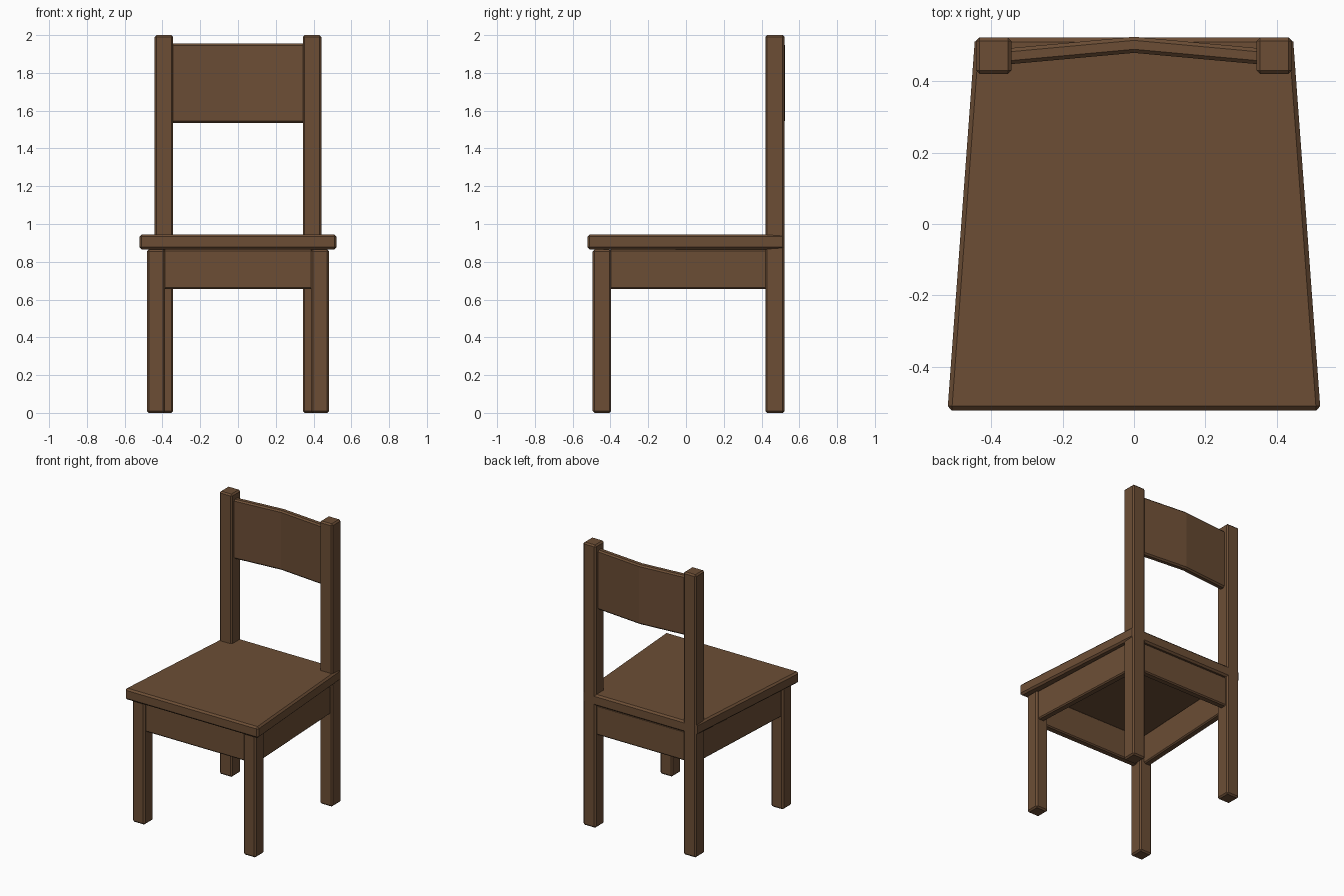
import bpy
import bmesh

if "Cube" in bpy.data.objects:
    bpy.data.objects.remove(bpy.data.objects["Cube"])

wood = bpy.data.materials.new("brown_wood")
wood.diffuse_color = (0.15, 0.076, 0.036, 1)
wood.use_nodes = True
wood.node_tree.nodes["Principled BSDF"].inputs["Base Color"].default_value = wood.diffuse_color


def prism(name, outline, z0, z1, bevel=0.01, mirror=False):
    """Extrude an xy outline from z0 to z1, with chamfered edges."""
    bm = bmesh.new()
    face = bm.faces.new([bm.verts.new((x, y, z0)) for x, y in outline])
    ext = bmesh.ops.extrude_face_region(bm, geom=[face], use_keep_orig=True)
    for v in ext["geom"]:
        if isinstance(v, bmesh.types.BMVert):
            v.co.z = z1
    bmesh.ops.recalc_face_normals(bm, faces=bm.faces)
    mesh = bpy.data.meshes.new(name)
    bm.to_mesh(mesh)
    bm.free()
    mesh.materials.append(wood)
    obj = bpy.data.objects.new(name, mesh)
    bpy.context.collection.objects.link(obj)
    mod = obj.modifiers.new("chamfer", 'BEVEL')
    mod.width = bevel
    mod.segments = 1
    mod.limit_method = 'ANGLE'
    if mirror:
        m = obj.modifiers.new("mirror", 'MIRROR')
        m.use_mirror_merge = False
    return obj


def rect(x0, x1, y0, y1):
    return [(x0, y0), (x1, y0), (x1, y1), (x0, y1)]


# Legs: short front pair, tall back pair that carries the backrest
prism("front_legs", rect(0.386, 0.482, -0.494, -0.396), 0, 0.865, mirror=True)
prism("back_legs", rect(0.343, 0.442, 0.42, 0.522), 0, 2.0, mirror=True)

# Seat board, narrower at the back
prism("seat", [(-0.522, -0.522), (0.522, -0.522), (0.445, 0.522), (-0.445, 0.522)],
      0.865, 0.945, bevel=0.012)

# Aprons under the seat, between the legs
prism("front_apron", rect(-0.395, 0.395, -0.478, -0.428), 0.655, 0.866, bevel=0.008)
prism("back_apron", rect(-0.355, 0.355, 0.455, 0.505), 0.655, 0.866, bevel=0.008)
prism("side_aprons", [(0.418, -0.405), (0.468, -0.405), (0.427, 0.43), (0.377, 0.43)],
      0.655, 0.866, bevel=0.008, mirror=True)

# Backrest panel, bent backwards at the middle
prism("backrest", [(-0.36, 0.446), (0, 0.479), (0.36, 0.446),
                   (0.36, 0.491), (0, 0.524), (-0.36, 0.491)],
      1.536, 1.956)
